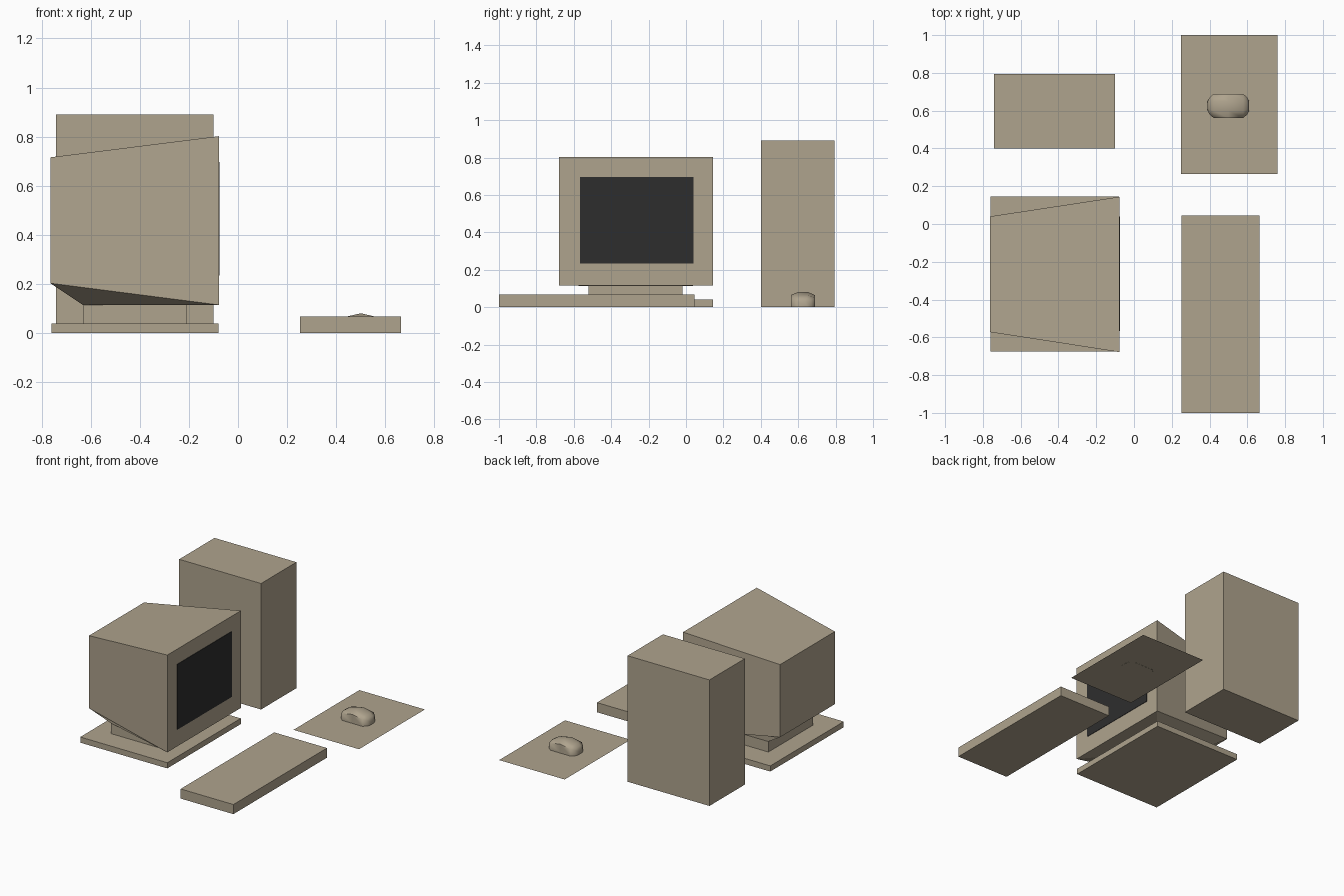
import bpy

if "Cube" in bpy.data.objects:
    bpy.data.objects.remove(bpy.data.objects["Cube"])


def material(name, rgb):
    m = bpy.data.materials.new(name)
    m.diffuse_color = (*rgb, 1)
    m.use_nodes = True
    m.node_tree.nodes["Principled BSDF"].inputs["Base Color"].default_value = m.diffuse_color
    return m


beige = material("beige_plastic", (0.43, 0.37, 0.27))
black = material("dark_screen", (0.027, 0.027, 0.027))


def mesh_object(name, verts, faces, mat):
    me = bpy.data.meshes.new(name)
    me.from_pydata(verts, [], faces)
    me.materials.append(mat)
    ob = bpy.data.objects.new(name, me)
    bpy.context.collection.objects.link(ob)
    return ob


def loft(name, rings, mat):
    """Join equal-length closed rings and cap both ends."""
    n = len(rings[0])
    verts = [v for r in rings for v in r]
    faces = [tuple(reversed(range(n)))]
    for k in range(len(rings) - 1):
        a, b = k * n, (k + 1) * n
        for i in range(n):
            j = (i + 1) % n
            faces.append((a + i, a + j, b + j, b + i))
    faces.append(tuple(range((len(rings) - 1) * n, len(rings) * n)))
    return mesh_object(name, verts, faces, mat)


def rect(x0, x1, y0, y1, z0, z1=None):
    """Rectangle whose height may differ between its x0 and x1 edges."""
    z1 = z0 if z1 is None else z1
    return [(x0, y0, z0), (x1, y0, z1), (x1, y1, z1), (x0, y1, z0)]


def box(name, x0, x1, y0, y1, z0, z1, mat=beige):
    return loft(name, [rect(x0, x1, y0, y1, z0), rect(x0, x1, y0, y1, z1)], mat)


# Simple boxes
box("computer_tower", -0.74, -0.10, 0.40, 0.795, 0, 0.89)
box("monitor_base", -0.76, -0.08, -0.675, 0.145, 0, 0.04)
box("keyboard", 0.252, 0.664, -1.0, 0.045, 0, 0.068)


# Monitor: neck flares into a housing that tapers towards the back (-x)
def housing_ring(back_z, front_z):
    return [(-0.763, -0.572, back_z), (-0.078, -0.678, front_z),
            (-0.078, 0.144, front_z), (-0.763, 0.040, back_z)]


loft("monitor_housing", [
    rect(-0.63, -0.21, -0.52, -0.02, 0.04),
    rect(-0.63, -0.21, -0.52, -0.02, 0.114),
    housing_ring(0.203, 0.115),
    housing_ring(0.716, 0.802),
], beige)

# Screen plate
box("screen", -0.080, -0.075, -0.567, 0.040, 0.234, 0.696, black)

# Mouse pad: a flat sheet
mesh_object("mouse_pad", rect(0.248, 0.76, 0.265, 1.0, 0.001), [(0, 1, 2, 3)], beige)

# Mouse: rounded cross-sections along x (offset, half width, height)
rings = []
for dx, w, h in [(-0.11, 0.024, 0.035), (-0.10, 0.045, 0.050), (-0.078, 0.064, 0.063),
                 (0, 0.064, 0.081),
                 (0.078, 0.064, 0.063), (0.10, 0.045, 0.050), (0.11, 0.024, 0.035)]:
    profile = [(-1, 0), (1, 0), (1, 0.8), (0.4, 1), (-0.4, 1), (-1, 0.8)]
    rings.append([(0.5 + dx, 0.625 + w * py, h * pz) for py, pz in profile])
mouse = loft("mouse", rings, beige)
bpy.context.view_layer.objects.active = mouse
mouse.select_set(True)
bpy.ops.object.shade_smooth_by_angle(angle=1.05)
